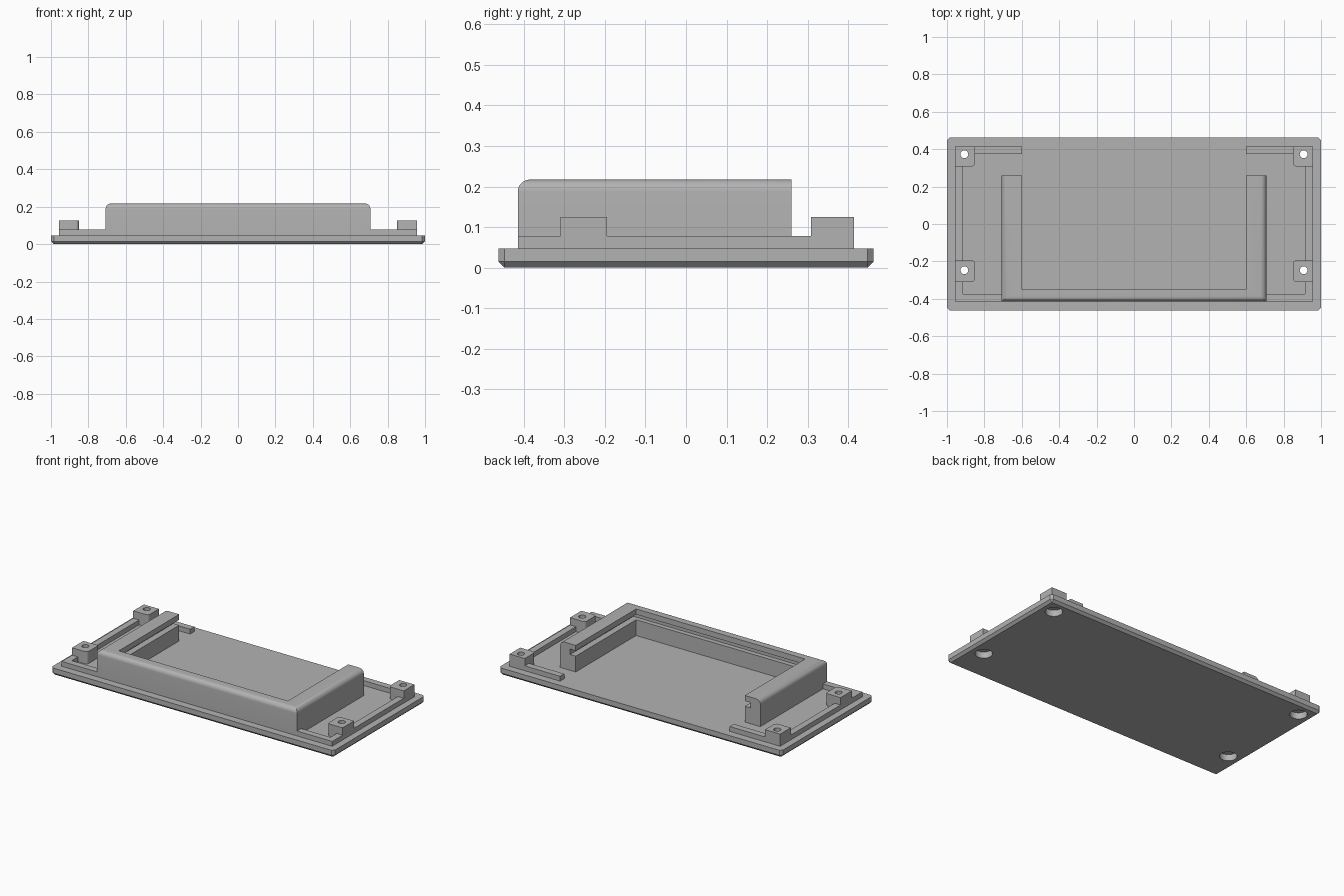
import bpy
import bmesh
from math import sin, cos, pi, radians

if "Cube" in bpy.data.objects:
    bpy.data.objects.remove(bpy.data.objects["Cube"])

GREY = (0.45, 0.45, 0.45, 1)
grey = bpy.data.materials.new("matte grey")
grey.use_nodes = True
grey.diffuse_color = GREY
grey.node_tree.nodes["Principled BSDF"].inputs["Base Color"].default_value = GREY

PLATE_TOP = 0.047
RIM_TOP = 0.078
POST_TOP = 0.125
WALL_TOP = 0.217
EDGE = 0.415                 # depth of the raised parts, front and back
RIM_X = 0.957


def finish(bm, name):
    bmesh.ops.recalc_face_normals(bm, faces=bm.faces)
    mesh = bpy.data.meshes.new(name)
    bm.to_mesh(mesh)
    bm.free()
    mesh.materials.append(grey)
    obj = bpy.data.objects.new(name, mesh)
    bpy.context.collection.objects.link(obj)
    return obj


def loft(bm, rings):
    """Closed rings of points joined in order, with both ends capped."""
    loops = [[bm.verts.new(p) for p in ring] for ring in rings]
    for a, b in zip(loops, loops[1:]):
        for i in range(len(a)):
            j = (i + 1) % len(a)
            bm.faces.new((a[i], a[j], b[j], b[i]))
    bm.faces.new(loops[0])
    bm.faces.new(loops[-1])


def prism(bm, outline, z0, z1):
    loft(bm, [[(x, y, z) for x, y in outline] for z in (z0, z1)])


def box_outline(x0, x1, y0, y1):
    return [(x0, y0), (x1, y0), (x1, y1), (x0, y1)]


def smooth(obj):
    bpy.ops.object.select_all(action="DESELECT")
    obj.select_set(True)
    bpy.context.view_layer.objects.active = obj
    bpy.ops.object.shade_smooth_by_angle(angle=radians(30))


# Screw holes with wide counterbores underneath
bm = bmesh.new()
for side in (-1, 1):
    for hy in (-0.247, 0.373):
        steps = [(0.05, -0.02), (0.05, 0.04), (0.021, 0.04), (0.021, 0.2)]
        loft(bm, [[(side * 0.907 + r * cos(i * pi / 16), hy + r * sin(i * pi / 16), z)
                   for i in range(32)] for r, z in steps])
cutter = finish(bm, "hole_cutter")
cutter.hide_render = True


def drill(obj):
    mod = obj.modifiers.new("holes", "BOOLEAN")
    mod.operation = "DIFFERENCE"
    mod.solver = "EXACT"
    mod.object = cutter
    bpy.context.view_layer.objects.active = obj
    bpy.ops.object.modifier_apply(modifier=mod.name)
    smooth(obj)


# Base plate, chamfered on its corners and lower edges
bm = bmesh.new()
prism(bm, box_outline(-1, 1, -0.463, 0.463), 0, PLATE_TOP)
cut = [e for e in bm.edges if min(v.co.z for v in e.verts) < 0.001]
bmesh.ops.bevel(bm, geom=cut, offset=0.015, segments=1, affect="EDGES")
drill(finish(bm, "base_plate"))

for side, label in ((-1, "right"), (1, "left")):
    # Locating rim: back tab, side and front tab in one strip
    t = 0.042
    outer, inner = RIM_X, RIM_X - t
    path = [(0.6, EDGE), (outer, EDGE), (outer, -EDGE), (0.68, -EDGE),
            (0.68, t - EDGE), (inner, t - EDGE), (inner, EDGE - t), (0.6, EDGE - t)]
    bm = bmesh.new()
    prism(bm, [(side * x, y) for x, y in path], PLATE_TOP, RIM_TOP)
    drill(finish(bm, label + "_rim"))

    # Screw posts, rounded on the inward corners
    for place, y0, y1 in (("front", -0.31, -0.195), ("back", 0.308, EDGE)):
        bm = bmesh.new()
        xs = sorted((side * 0.85, side * RIM_X))
        prism(bm, box_outline(xs[0], xs[1], y0, y1), PLATE_TOP, POST_TOP)
        corners = [e for e in bm.edges
                   if all(abs(v.co.x) < 0.9 and v.co.y < 0.4 for v in e.verts)
                   and abs(e.verts[0].co.z - e.verts[1].co.z) > 0.01]
        bmesh.ops.bevel(bm, geom=corners, offset=0.018, segments=5,
                        profile=0.5, affect="EDGES")
        drill(finish(bm, f"{label}_{place}_post"))

bpy.data.objects.remove(cutter)

# U-shaped wall: (inset from side, inset from front, height), grooved inside
r = 0.03
section = [(0, 0, PLATE_TOP)]
for i in range(9):
    a = i * pi / 16
    d = r - r * cos(a)
    section.append((d, d, WALL_TOP - r + r * sin(a)))
section += [(0.11, 0.065, WALL_TOP), (0.11, 0.065, 0.182), (0.07, 0.035, 0.182),
            (0.07, 0.035, 0.148), (0.11, 0.065, 0.148), (0.11, 0.065, PLATE_TOP)]


def wall_ring(side, at_end):
    return [(side * (0.708 - dx), 0.26 if at_end else dy - EDGE, z)
            for dx, dy, z in section]


bm = bmesh.new()
loft(bm, [wall_ring(-1, True), wall_ring(-1, False),
          wall_ring(1, False), wall_ring(1, True)])
smooth(finish(bm, "holder_wall"))
